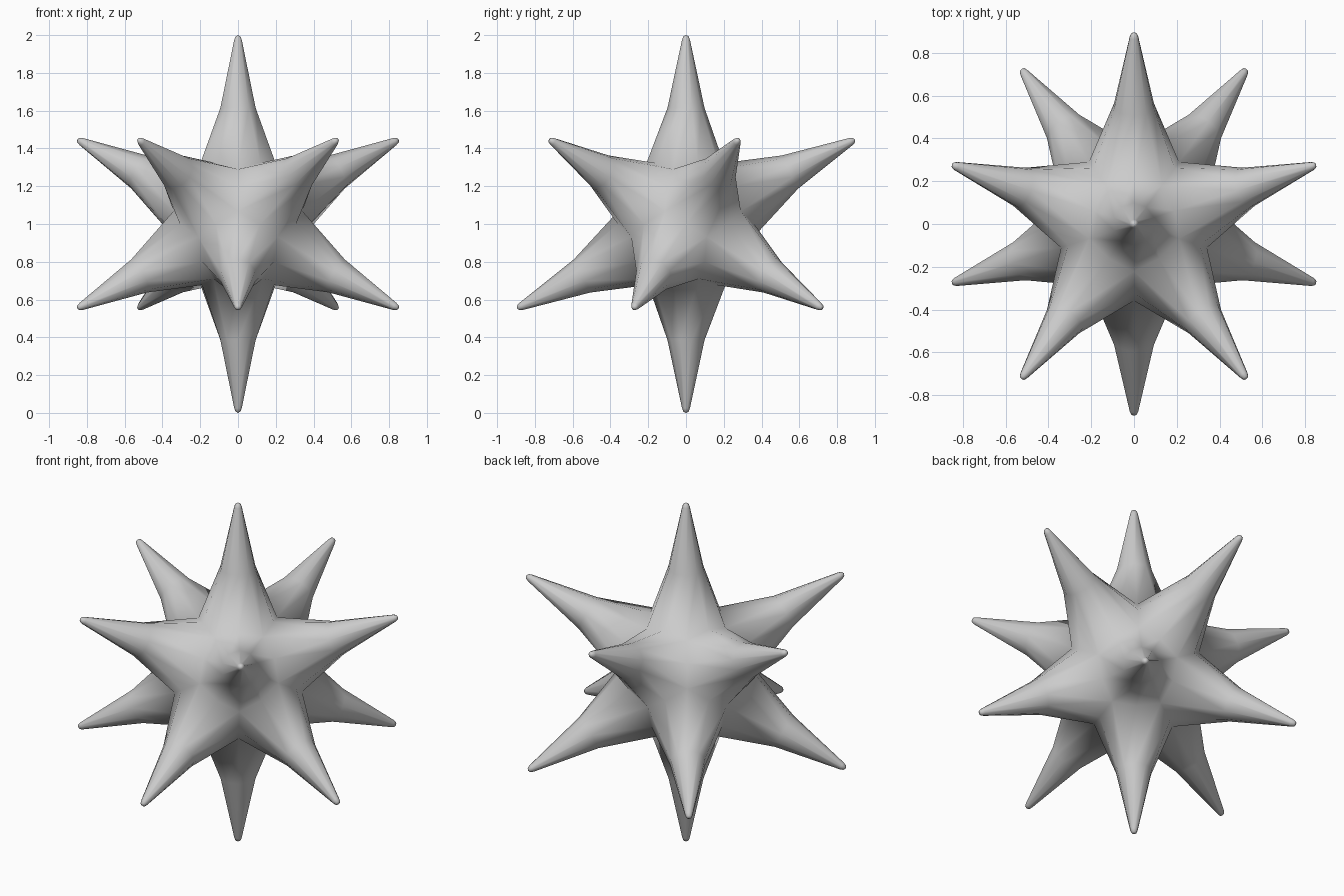
import bpy
import bmesh
from math import atan, atan2, cos, sin, pi
from mathutils import Vector

cube = bpy.data.objects.get("Cube")
if cube:
    bpy.data.objects.remove(cube)

grey = bpy.data.materials.new("plain_grey")
grey.use_nodes = True
colour = (0.6, 0.6, 0.6, 1)
grey.diffuse_color = colour
grey.node_tree.nodes["Principled BSDF"].inputs["Base Color"].default_value = colour

CENTRE = Vector((0, 0, 1))
VALLEY, SADDLE = 0.365, 0.38          # core radius where three / two spikes meet
RINGS = [(0.615, 0.098), (0.975, 0.021), (0.993, 0.014)]   # distance, radius

# Twelve evenly spread spike directions: two poles and two staggered rings of five
tilt = atan(0.5)
axes = [Vector((0, 0, 1)), Vector((0, 0, -1))]
for i in range(5):
    a = pi / 2 + i * 2 * pi / 5
    up = Vector((cos(a) * cos(tilt), sin(a) * cos(tilt), sin(tilt)))
    axes += [up, -up]


def add_spike(bm, axis):
    """One ten-sided spike that flares out to the valleys around it."""
    near = [b for b in axes if 0.3 < axis.dot(b) < 0.9]
    side = (near[0] - axis * axis.dot(near[0])).normalized()
    other = axis.cross(side)
    near.sort(key=lambda b: atan2(b.dot(other), b.dot(side)))
    base = []
    for b, c in zip(near, near[1:] + near[:1]):
        base.append((axis + b).normalized() * SADDLE)
        base.append((axis + b + c).normalized() * VALLEY)
    loops = [[bm.verts.new(CENTRE + p) for p in base]]
    for dist, radius in RINGS:
        loops.append([bm.verts.new(CENTRE + axis * dist +
                      (p - axis * p.dot(axis)).normalized() * radius) for p in base])
    for low, high in zip(loops, loops[1:]):
        for i in range(10):
            j = (i + 1) % 10
            bm.faces.new((low[i], low[j], high[j], high[i]))
    tip = bm.verts.new(CENTRE + axis)
    for i in range(10):
        bm.faces.new((loops[-1][i], loops[-1][(i + 1) % 10], tip))


# Spikes welded together into one closed star
bm = bmesh.new()
for axis in axes:
    add_spike(bm, axis)
bmesh.ops.remove_doubles(bm, verts=bm.verts, dist=0.0005)
bmesh.ops.recalc_face_normals(bm, faces=bm.faces)
for face in bm.faces:
    face.smooth = True
mesh = bpy.data.meshes.new("spiked_star")
bm.to_mesh(mesh)
bm.free()
mesh.materials.append(grey)
star = bpy.data.objects.new("spiked_star", mesh)
bpy.context.collection.objects.link(star)
